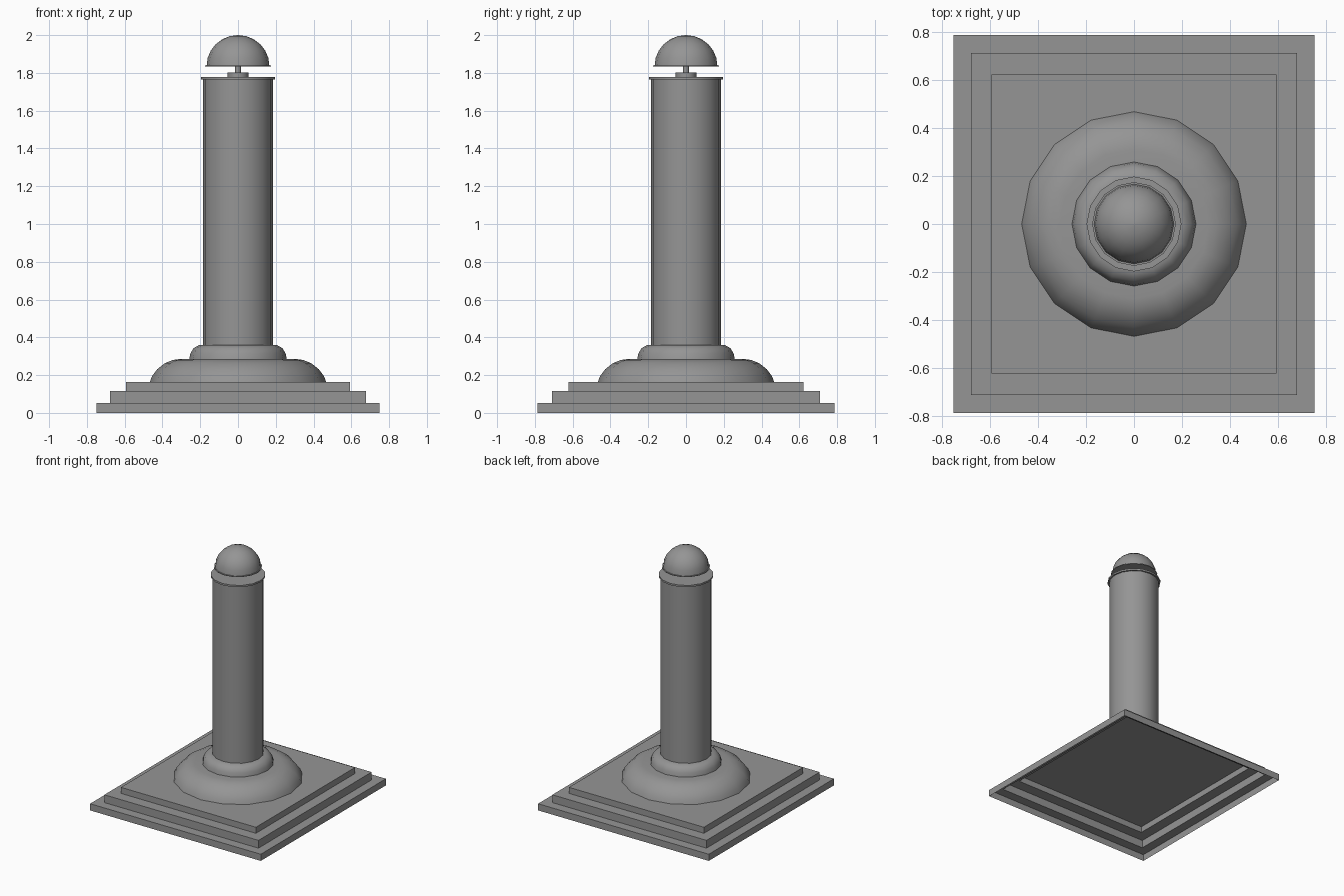
import bpy, bmesh, math

cube = bpy.data.objects.get("Cube")
if cube:
    bpy.data.objects.remove(cube, do_unlink=True)

# One stone colour for the whole monument
stone = bpy.data.materials.new("grey_stone")
stone.use_nodes = True
GREY = (0.3, 0.3, 0.3, 1)
stone.diffuse_color = GREY
stone.node_tree.nodes["Principled BSDF"].inputs["Base Color"].default_value = GREY


def loft(name, rings, cap_bottom, cap_top, smooth):
    """Skin a stack of vertex rings of equal length."""
    bm = bmesh.new()
    loops = [[bm.verts.new(p) for p in ring] for ring in rings]
    n = len(loops[0])
    for a, b in zip(loops, loops[1:]):
        for i in range(n):
            j = (i + 1) % n
            bm.faces.new((a[i], a[j], b[j], b[i]))
    if cap_bottom:
        bm.faces.new(loops[0][::-1])
    if cap_top:
        bm.faces.new(loops[-1])
    mesh = bpy.data.meshes.new(name)
    bm.to_mesh(mesh)
    bm.free()
    mesh.materials.append(stone)
    obj = bpy.data.objects.new(name, mesh)
    bpy.context.collection.objects.link(obj)
    if smooth:
        bpy.ops.object.select_all(action='DESELECT')
        obj.select_set(True)
        bpy.context.view_layer.objects.active = obj
        bpy.ops.object.shade_smooth_by_angle(angle=math.radians(40))
    return obj


def turned(name, profile, sides=16):
    """Lathe a list of (radius, height) points around z."""
    angles = [2 * math.pi * i / sides for i in range(sides)]
    rings = [[(r * math.cos(a), r * math.sin(a), z) for a in angles]
             for r, z in profile]
    return loft(name, rings, True, True, True)


def rectangle(hx, hy, z):
    return [(-hx, -hy, z), (hx, -hy, z), (hx, hy, z), (-hx, hy, z)]


# Stepped plinth: a shell open underneath
steps = [(0.75, 0.785, 0, 0.053), (0.677, 0.71, 0.053, 0.115),
         (0.593, 0.622, 0.115, 0.163)]
loft("stepped_plinth",
     [rectangle(hx, hy, z) for hx, hy, *heights in steps for z in heights],
     False, True, False)

# Rounded mouldings at the foot of the column
turned("lower_moulding", [(0.467, 0.163), (0.455, 0.195), (0.427, 0.232),
                          (0.386, 0.264), (0.345, 0.28), (0.31, 0.285),
                          (0.2, 0.285)])
turned("upper_moulding", [(0.258, 0.285), (0.252, 0.315), (0.236, 0.342),
                          (0.205, 0.36), (0.17, 0.36)])

# Column, its cap and the post carrying the dome
turned("column_shaft", [(0.185, 0.35), (0.185, 1.768)])
turned("column_cap", [(0.197, 1.765), (0.197, 1.779)])
turned("post_collar", [(0.055, 1.779), (0.055, 1.802)])
turned("dome_post", [(0.015, 1.8), (0.015, 1.845)])

# Dome with a thin projecting rim
turned("dome_rim", [(0.174, 1.834), (0.174, 1.84)])
arc = [math.radians(a) for a in (0, 15, 30, 45, 60, 75, 89)]
turned("dome", [(0.166 * math.cos(a), 1.838 + 0.162 * math.sin(a)) for a in arc])
